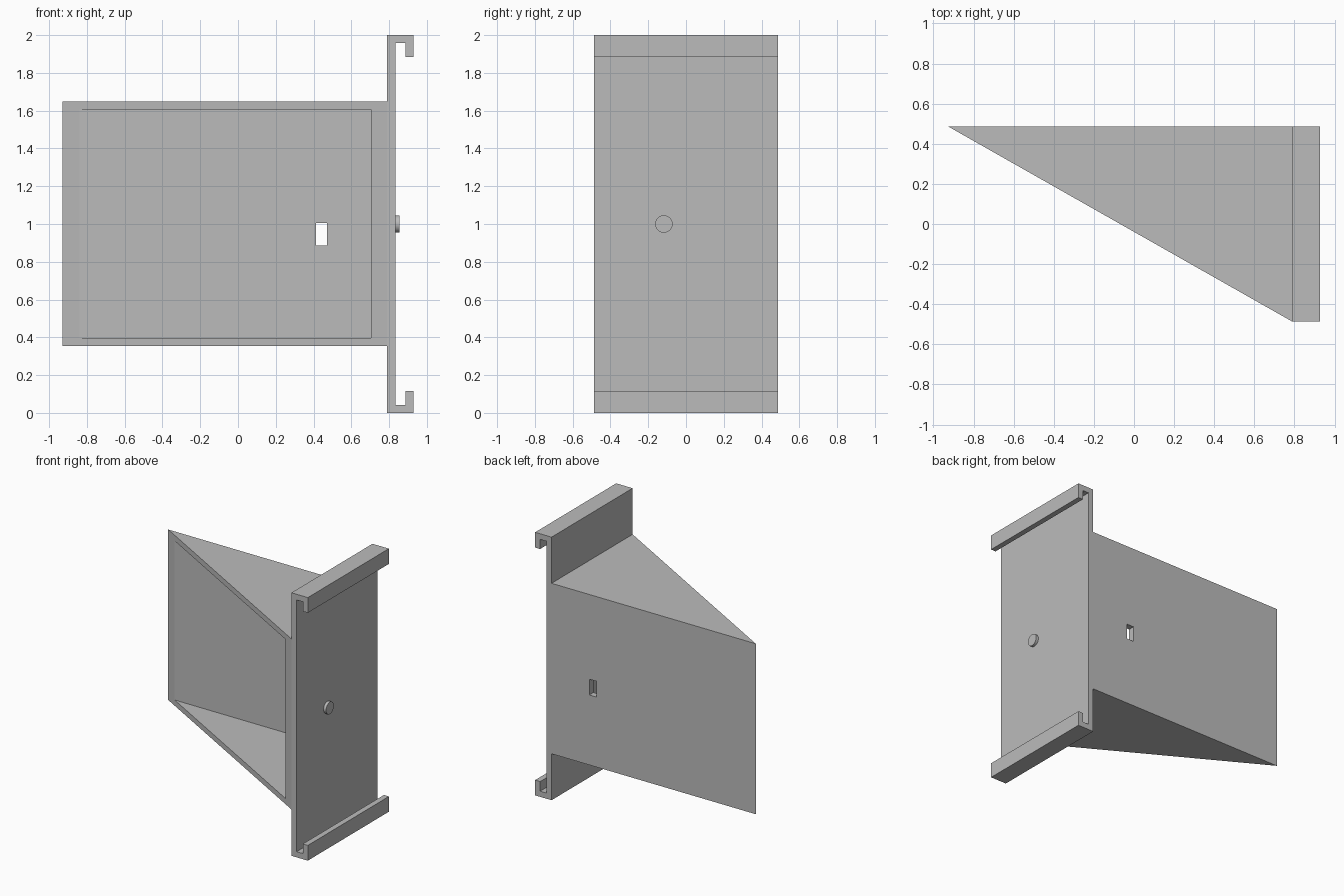
import bpy
import bmesh
from mathutils import Matrix, Vector

cube = bpy.data.objects.get("Cube")
if cube:
    bpy.data.objects.remove(cube, do_unlink=True)

grey = bpy.data.materials.new("plain grey")
grey.use_nodes = True
grey.diffuse_color = (0.5, 0.5, 0.5, 1)
grey.node_tree.nodes["Principled BSDF"].inputs["Base Color"].default_value = (0.5, 0.5, 0.5, 1)

HALF = 0.487      # half depth in y
PLATE = 0.79      # inner face of the mounting plate
OUTER = 0.834     # outer face of the mounting plate


def add_object(name, bm):
    bmesh.ops.recalc_face_normals(bm, faces=bm.faces)
    mesh = bpy.data.meshes.new(name)
    bm.to_mesh(mesh)
    bm.free()
    mesh.materials.append(grey)
    obj = bpy.data.objects.new(name, mesh)
    bpy.context.collection.objects.link(obj)
    return obj


def extrude_profile(name, points, direction):
    bm = bmesh.new()
    face = bm.faces.new([bm.verts.new(p) for p in points])
    result = bmesh.ops.extrude_face_region(bm, geom=[face], use_keep_orig=True)
    moved = [v for v in result["geom"] if isinstance(v, bmesh.types.BMVert)]
    bmesh.ops.translate(bm, verts=moved, vec=Vector(direction))
    return add_object(name, bm)


def cut_box(target, name, low, high):
    low, high = Vector(low), Vector(high)
    bm = bmesh.new()
    bmesh.ops.create_cube(bm, size=1, matrix=Matrix.Translation((low + high) / 2)
                          @ Matrix.Diagonal((*(high - low), 1)))
    cutter = add_object(name, bm)
    cutter.hide_render = True
    mod = target.modifiers.new(name, "BOOLEAN")
    mod.operation = "DIFFERENCE"
    mod.solver = "EXACT"
    mod.object = cutter
    bpy.context.view_layer.objects.active = target
    bpy.ops.object.modifier_apply(modifier=mod.name)
    bpy.data.objects.remove(cutter, do_unlink=True)


# Mounting plate with a hooked rail at each end, mirrored about mid height
upper = [(PLATE, 2), (0.928, 2), (0.928, 1.884), (0.886, 1.884),
         (0.886, 1.957), (OUTER, 1.957)]
lower = [(x, 2 - z) for x, z in reversed(upper)]
extrude_profile("mounting_plate", [(x, -HALF, z) for x, z in upper + lower],
                (0, 2 * HALF, 0))

# Wedge housing, hollowed from its sloping side
corners = [(-0.928, HALF), (PLATE, HALF), (PLATE, -HALF)]
housing = extrude_profile("wedge_housing", [(x, y, 0.353) for x, y in corners],
                          (0, 0, 1.296))
cut_box(housing, "cavity", (-1.1, -0.7, 0.396), (0.705, 0.437, 1.606))

# Slot through the back wall
cut_box(housing, "back_slot", (0.413, 0.3, 0.885), (0.472, 0.6, 1.005))

# Round peg on the outer face of the plate
bm = bmesh.new()
bmesh.ops.create_cone(bm, cap_ends=True, segments=40, radius1=0.046, radius2=0.046,
                      depth=0.03, matrix=Matrix.Translation((0.84, -0.117, 1))
                      @ Matrix.Rotation(1.5708, 4, "Y"))
peg = add_object("locating_peg", bm)
bpy.ops.object.select_all(action="DESELECT")
peg.select_set(True)
bpy.context.view_layer.objects.active = peg
bpy.ops.object.shade_smooth_by_angle()
